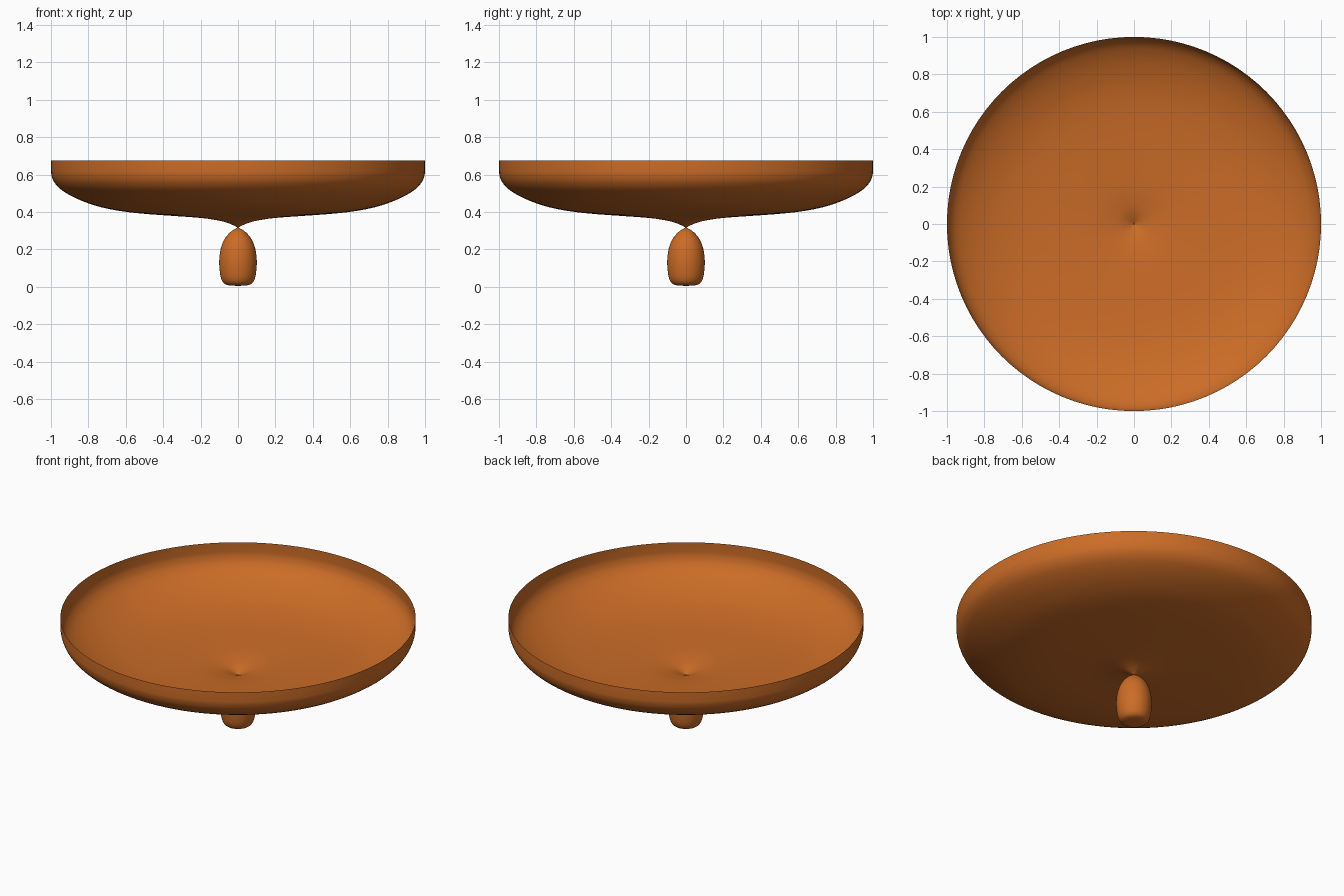
import bpy, bmesh, math
from mathutils import Vector

if "Cube" in bpy.data.objects:
    bpy.data.objects.remove(bpy.data.objects["Cube"])


def smooth_path(points, steps=5):
    """Catmull-Rom curve through (radius, height) points."""
    p = [Vector(q) for q in points]
    p = [2 * p[0] - p[1]] + p + [2 * p[-1] - p[-2]]
    out = []
    for a, b, c, d in zip(p, p[1:], p[2:], p[3:]):
        for i in range(steps):
            t = i / steps
            out.append(0.5 * (2 * b + (c - a) * t + (2 * a - 5 * b + 4 * c - d) * t * t
                              + (3 * b - a - 3 * c + d) * t ** 3))
    return out + [p[-2]]


def lathe(name, points, mat, sides=96):
    """Revolve a smooth profile about z as a single surface."""
    bm = bmesh.new()
    verts = [bm.verts.new((max(q.x, 0), 0, q.y)) for q in smooth_path(points)]
    edges = [bm.edges.new(pair) for pair in zip(verts, verts[1:])]
    bmesh.ops.spin(bm, geom=verts + edges, cent=(0, 0, 0), axis=(0, 0, 1),
                   angle=math.tau, steps=sides, use_duplicate=False)
    bmesh.ops.remove_doubles(bm, verts=bm.verts, dist=0.0002)
    bmesh.ops.recalc_face_normals(bm, faces=bm.faces)
    for f in bm.faces:
        f.smooth = True
    mesh = bpy.data.meshes.new(name)
    bm.to_mesh(mesh)
    bm.free()
    mesh.materials.append(mat)
    ob = bpy.data.objects.new(name, mesh)
    bpy.context.collection.objects.link(ob)
    return ob


orange = bpy.data.materials.new("orange_glaze")
orange.diffuse_color = (0.6, 0.15, 0.02, 1)
orange.use_nodes = True
orange.node_tree.nodes["Principled BSDF"].inputs["Base Color"].default_value = orange.diffuse_color

# Bullet-shaped foot, tapering to the pinch
lathe("foot", [(0, 0.005), (0.045, 0.007), (0.075, 0.018), (0.092, 0.05), (0.1, 0.11),
               (0.099, 0.16), (0.09, 0.212), (0.07, 0.258), (0.04, 0.293), (0.012, 0.311),
               (0.004, 0.318)], orange)

# Thin wide dish, flaring from the pinch to a vertical rim
lathe("dish", [(0.004, 0.318), (0.03, 0.331), (0.07, 0.346), (0.12, 0.357), (0.2, 0.368),
               (0.35, 0.379), (0.5, 0.39), (0.63, 0.405), (0.75, 0.43), (0.86, 0.47),
               (0.94, 0.515), (0.98, 0.555), (0.997, 0.595), (1.0, 0.63), (1.0, 0.675)], orange)
